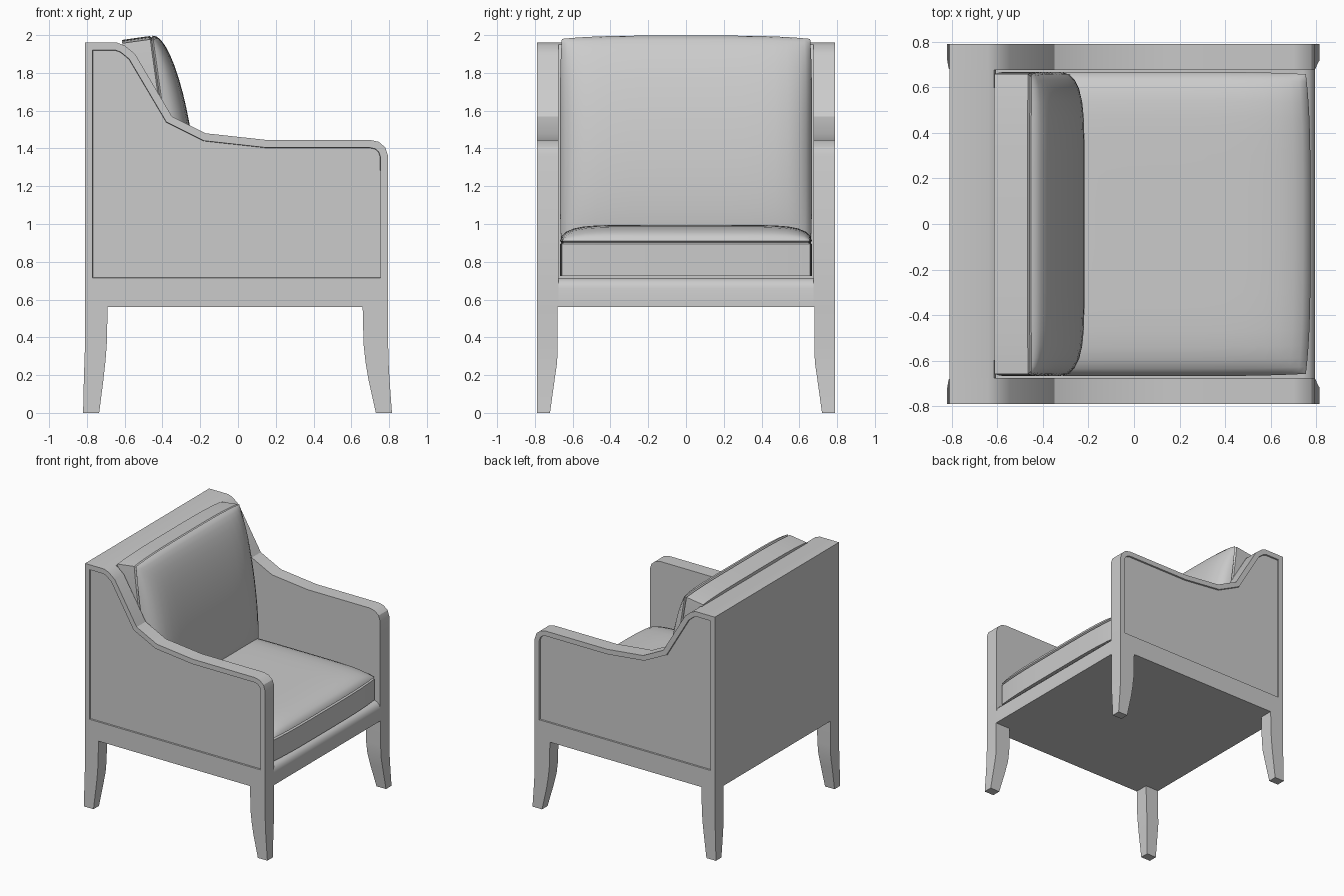
import bpy, bmesh
from math import sin, pi, radians

cube = bpy.data.objects.get("Cube")
if cube:
    bpy.data.objects.remove(cube)

GREY = (0.6, 0.6, 0.6, 1)
fabric = bpy.data.materials.new("plain grey")
fabric.use_nodes = True
fabric.diffuse_color = GREY
fabric.node_tree.nodes["Principled BSDF"].inputs["Base Color"].default_value = GREY


def finish(name, bm, smooth_angle=30):
    bmesh.ops.recalc_face_normals(bm, faces=bm.faces)
    mesh = bpy.data.meshes.new(name)
    bm.to_mesh(mesh)
    bm.free()
    mesh.materials.append(fabric)
    ob = bpy.data.objects.new(name, mesh)
    bpy.context.collection.objects.link(ob)
    bpy.ops.object.select_all(action="DESELECT")
    bpy.context.view_layer.objects.active = ob
    ob.select_set(True)
    bpy.ops.object.shade_smooth_by_angle(angle=radians(smooth_angle))
    return ob


def extruded(profile, y0, y1):
    """Solid from an x-z profile; returns the mesh and the face at y1."""
    bm = bmesh.new()
    near = bm.faces.new([bm.verts.new((x, y0, z)) for x, z in profile])
    far = bmesh.ops.extrude_face_region(bm, geom=[near], use_keep_orig=True)["geom"]
    cap = [f for f in far if isinstance(f, bmesh.types.BMFace)][0]
    bmesh.ops.translate(bm, verts=cap.verts, vec=(0, y1 - y0, 0))
    bmesh.ops.recalc_face_normals(bm, faces=bm.faces)
    return bm, cap


def cushion(name, length, width, thick, dome, ex, ey, bulge):
    """Box cushion with a crowned top, bowed outline and a seam groove."""
    n = 20
    bm = bmesh.new()
    bmesh.ops.create_grid(bm, x_segments=n, y_segments=n, size=1)
    for v in bm.verts:
        u, w = sin(v.co.x * pi / 2), sin(v.co.y * pi / 2)
        crown = max(0, 1 - abs(u) ** ex) ** 0.5 * max(0, 1 - abs(w) ** ey) ** 0.5
        v.co = (u * length / 2 * (1 - bulge * w ** 4),
                w * width / 2 * (1 - 0.015 * u ** 4), thick + dome * crown)
    # Seam groove, side band and underside
    for drop, scale in ((0.008, 0.985), (0.008, 1 / 0.985), (thick - 0.016, 1)):
        rim = [e for e in bm.edges if e.is_boundary]
        new = bmesh.ops.extrude_edge_only(bm, edges=rim)["geom"]
        for v in (g for g in new if isinstance(g, bmesh.types.BMVert)):
            v.co = (v.co.x * scale, v.co.y * scale, v.co.z - drop)
    bmesh.ops.contextual_create(bm, geom=[e for e in bm.edges if e.is_boundary])
    return finish(name, bm, 40)


# Side arms with a recessed outer panel
arm = [(-0.81, 0.56), (-0.81, 1.96), (-0.64, 1.96), (-0.60, 1.945), (-0.545, 1.90),
       (-0.35, 1.57), (-0.17, 1.48), (0.15, 1.445), (0.70, 1.445), (0.745, 1.435),
       (0.78, 1.405), (0.795, 1.36), (0.795, 0.56)]
for side, label in ((1, "left"), (-1, "right")):
    bm, outer = extruded(arm, side * 0.675, side * 0.79)
    bmesh.ops.inset_region(bm, faces=[outer], thickness=0.04, use_even_offset=True)
    for v in outer.verts:
        if v.co.z < 0.7:
            v.co.z = 0.715
    bmesh.ops.inset_region(bm, faces=[outer], thickness=0.002, depth=-0.012)
    finish(label + "_arm", bm)

# Seat base and upright back in one section
body = [(-0.81, 0.56), (-0.81, 1.96), (-0.64, 1.96), (-0.615, 1.95), (-0.605, 1.93),
        (-0.605, 0.715), (0.74, 0.715), (0.77, 0.705), (0.788, 0.685), (0.795, 0.66),
        (0.795, 0.56)]
bm, _ = extruded(body, -0.675, 0.675)
finish("base_and_back", bm)

# Splayed tapering legs: rows of height, inner x, outer x, inner y
front = [(0.56, 0.66, 0.795, 0.68), (0.36, 0.665, 0.795, 0.68), (0.27, 0.675, 0.797, 0.682),
         (0.18, 0.69, 0.802, 0.695), (0, 0.73, 0.815, 0.72)]
back = [(0.56, -0.69, -0.81, 0.68), (0.36, -0.695, -0.81, 0.68), (0.27, -0.702, -0.813, 0.682),
        (0.18, -0.712, -0.816, 0.695), (0, -0.735, -0.82, 0.72)]
for place, rows in (("front", front), ("back", back)):
    for side, label in ((1, "left"), (-1, "right")):
        bm = bmesh.new()
        rings = [[bm.verts.new((x, side * y, z)) for x, y in
                  ((a, inner), (b, inner), (b, 0.79), (a, 0.79))]
                 for z, a, b, inner in rows]
        for r, s in zip(rings, rings[1:]):
            for i in range(4):
                j = (i + 1) % 4
                bm.faces.new((r[i], r[j], s[j], s[i]))
        bm.faces.new(rings[0])
        bm.faces.new(rings[-1])
        finish(f"{place}_{label}_leg", bm)

# Loose cushions
seat = cushion("seat_cushion", 1.37, 1.335, 0.185, 0.085, 6, 8, 0.03)
seat.location = (0.09, 0, 0.725)
rest = cushion("back_cushion", 1.18, 1.335, 0.165, 0.13, 2, 8, 0.03)
rest.location = (-0.533, 0, 1.39)
rest.rotation_euler.y = radians(82)
